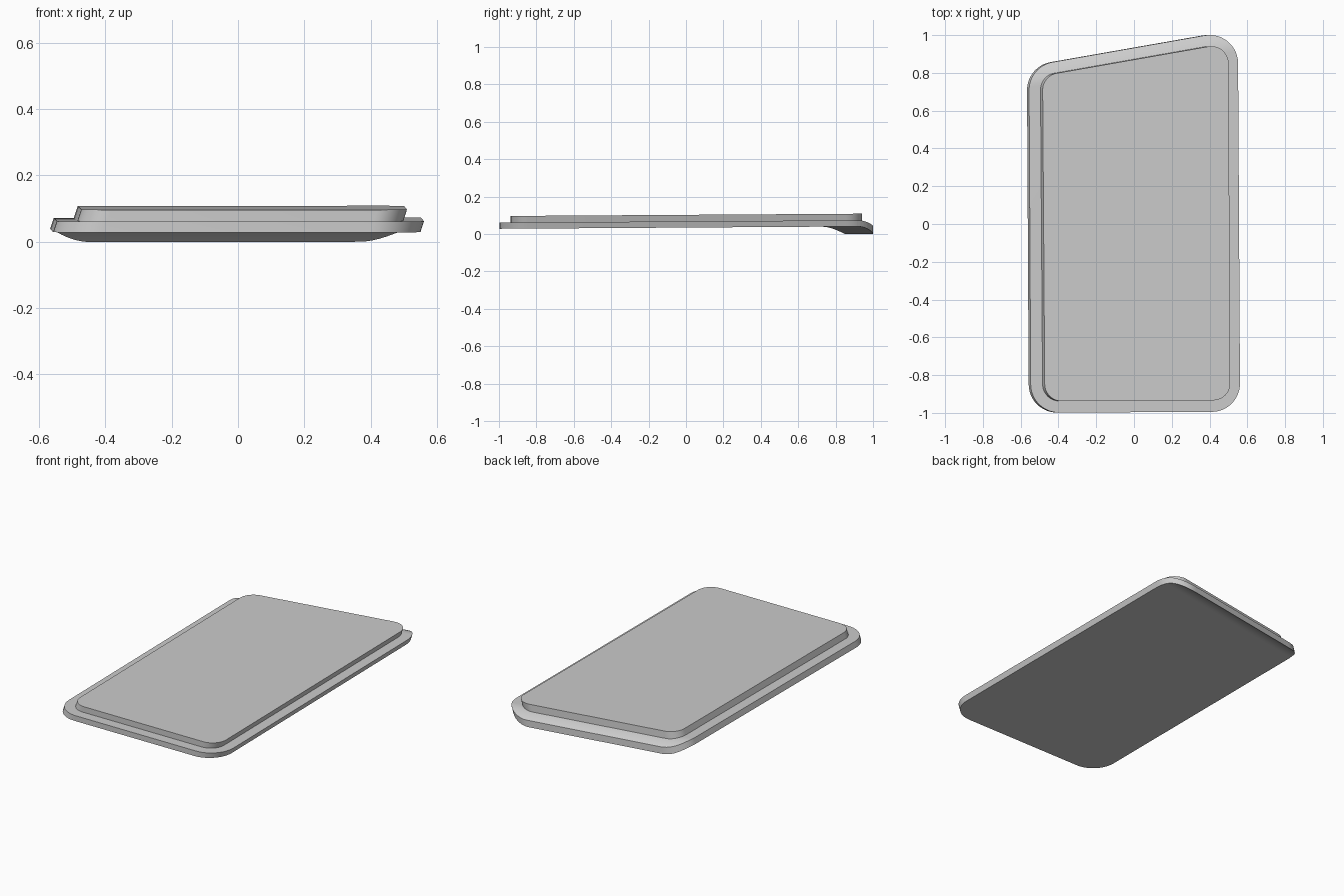
import bpy, bmesh, math
from mathutils import Vector

cube = bpy.data.objects.get("Cube")
if cube:
    bpy.data.objects.remove(cube, do_unlink=True)

grey = bpy.data.materials.new("light_grey")
grey.use_nodes = True
grey.diffuse_color = (0.6, 0.6, 0.6, 1)
grey.node_tree.nodes["Principled BSDF"].inputs["Base Color"].default_value = (0.6, 0.6, 0.6, 1)

RISE = 0.0065      # gentle rise towards the back
LEAN = 0.33        # sideways lean of the walls
BEND = 0.11        # width of the down-turned back lip


def rounded(corners, radius, steps=12):
    """Outline of a convex counter-clockwise polygon with rounded corners."""
    pts = [Vector(c) for c in corners]
    out = []
    for i, p in enumerate(pts):
        a = (pts[i - 1] - p).normalized()
        b = (pts[(i + 1) % len(pts)] - p).normalized()
        half = a.angle(b) / 2
        centre = p + (a + b).normalized() * radius / math.sin(half)
        start = p + a * radius / math.tan(half) - centre
        sweep = math.pi - 2 * half
        for k in range(steps + 1):
            t = sweep * k / steps
            c, s = math.cos(t), math.sin(t)
            out.append(centre + Vector((start.x * c - start.y * s,
                                        start.x * s + start.y * c)))
    return out


def slab(name, corners, radius, low, high, lip=None):
    bm = bmesh.new()
    outline = rounded(corners, radius)
    top = [bm.verts.new((p.x, p.y, high)) for p in outline]
    bottom = [bm.verts.new((p.x, p.y, low)) for p in outline]
    bm.faces.new(top)
    bm.faces.new(bottom[::-1])
    n = len(top)
    for i in range(n):
        j = (i + 1) % n
        bm.faces.new((bottom[i], bottom[j], top[j], top[i]))

    # Back edge line, used to cut and bend the lip
    right, left = Vector((*corners[2], 0)), Vector((*corners[3], 0))
    along = (left - right).normalized()
    inward = Vector((-along.y, along.x, 0))
    if lip:
        for k in range(1, 11):
            bmesh.ops.bisect_plane(bm, geom=bm.verts[:] + bm.edges[:] + bm.faces[:],
                                   plane_co=right + inward * BEND * k / 10,
                                   plane_no=inward)
    for v in bm.verts:
        is_low = v.co.z < (low + high) / 2
        flat = Vector((v.co.x, v.co.y, 0))
        z = v.co.z + RISE * (v.co.y + 1)
        if lip:
            t = max(0, 1 - (flat - right).dot(inward) / BEND)
            z -= (lip[0] if is_low else lip[1]) * t * t
        if is_low:
            v.co.x -= LEAN * (high - low)
        v.co.z = z
    bmesh.ops.recalc_face_normals(bm, faces=bm.faces[:])
    mesh = bpy.data.meshes.new(name)
    bm.to_mesh(mesh)
    bm.free()
    mesh.materials.append(grey)
    obj = bpy.data.objects.new(name, mesh)
    bpy.context.collection.objects.link(obj)
    bpy.ops.object.select_all(action="DESELECT")
    obj.select_set(True)
    bpy.context.view_layer.objects.active = obj
    bpy.ops.object.shade_smooth_by_angle(angle=math.radians(30))
    return obj


# Wide flange with its back lip curved down
slab("base_flange",
     [(-0.546, -0.999), (0.562, -0.994), (0.55, 1.029), (-0.556, 0.835)],
     0.15, 0.028, 0.061, lip=(0.041, 0.034))

# Raised panel standing on the flange
slab("raised_panel",
     [(-0.472, -0.938), (0.51, -0.933), (0.5, 0.958), (-0.484, 0.785)],
     0.09, 0.045, 0.096)
